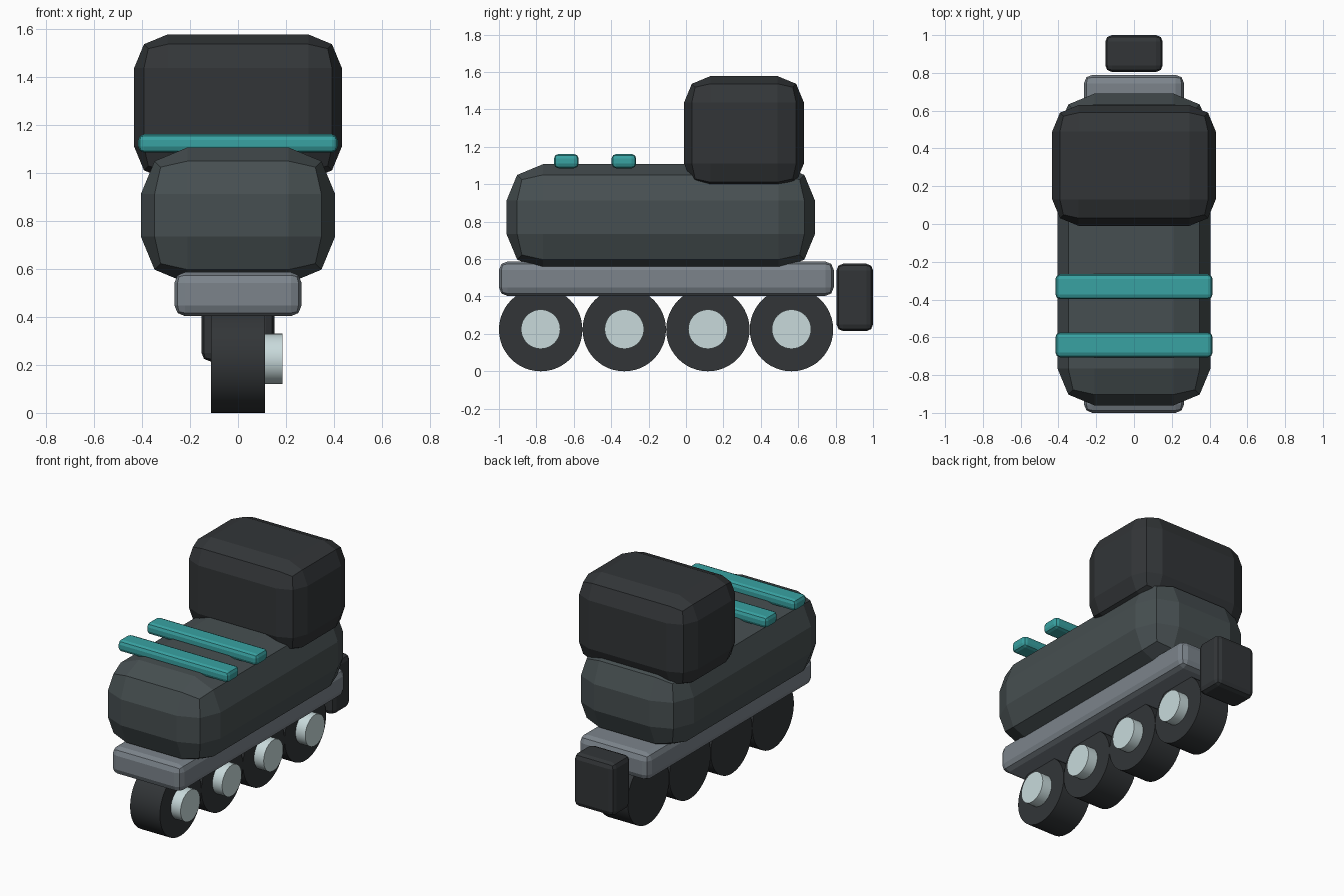
import bpy
import bmesh
from math import radians
from mathutils import Matrix

if "Cube" in bpy.data.objects:
    bpy.data.objects.remove(bpy.data.objects["Cube"])


def material(name, rgb):
    m = bpy.data.materials.new(name)
    m.diffuse_color = (*rgb, 1)
    m.use_nodes = True
    m.node_tree.nodes["Principled BSDF"].inputs["Base Color"].default_value = m.diffuse_color
    return m


BLACK = material("black_rubber", (0.032, 0.036, 0.039))
SHELL = material("dark_shell", (0.062, 0.078, 0.082))
METAL = material("grey_metal", (0.20, 0.23, 0.26))
TEAL = material("teal_strap", (0.04, 0.36, 0.36))
PALE = material("pale_hub", (0.58, 0.70, 0.71))


def add_object(name, bm, mat):
    me = bpy.data.meshes.new(name)
    bm.to_mesh(me)
    bm.free()
    me.materials.append(mat)
    ob = bpy.data.objects.new(name, me)
    bpy.context.collection.objects.link(ob)
    return ob


def box(name, half_x, ys, zs, bevel, mat):
    """Box centred on x with two-step chamfered edges."""
    bm = bmesh.new()
    bmesh.ops.create_cube(bm, size=1)
    bmesh.ops.scale(bm, vec=(2 * half_x, ys[1] - ys[0], zs[1] - zs[0]), verts=bm.verts)
    bmesh.ops.translate(bm, vec=(0, sum(ys) / 2, sum(zs) / 2), verts=bm.verts)
    ob = add_object(name, bm, mat)
    mod = ob.modifiers.new("Bevel", 'BEVEL')
    mod.width = bevel
    mod.segments = 2
    return ob


def disc(name, radius, xs, y, z, mat):
    """Cylinder lying along x, smooth rim and sharp end edges."""
    bm = bmesh.new()
    turn = Matrix.Translation((sum(xs) / 2, y, z)) @ Matrix.Rotation(radians(90), 4, 'Y')
    bmesh.ops.create_cone(bm, cap_ends=True, segments=48, radius1=radius,
                          radius2=radius, depth=xs[1] - xs[0], matrix=turn)
    for f in bm.faces:
        f.smooth = len(f.verts) == 4
    for e in bm.edges:
        e.smooth = all(f.smooth for f in e.link_faces)
    return add_object(name, bm, mat)


# Boot, cuff, wheel frame and heel brake
box("boot_shell", 0.405, (-0.96, 0.69), (0.54, 1.107), 0.195, SHELL)
box("ankle_cuff", 0.433, (-0.01, 0.63), (0.97, 1.578), 0.14, BLACK)
box("wheel_frame", 0.265, (-1.0, 0.79), (0.403, 0.587), 0.045, METAL)
box("heel_brake", 0.152, (0.805, 1.0), (0.215, 0.575), 0.035, BLACK)

# Straps across the instep
for i, y in enumerate((-0.64, -0.332)):
    box(f"strap_{i + 1}", 0.416, (y - 0.066, y + 0.066), (1.085, 1.162), 0.025, TEAL)

# Four wheels in line, each with a hub on the right side
for i in range(4):
    y = -0.777 + i * 0.447
    disc(f"wheel_{i + 1}", 0.223, (-0.112, 0.112), y, 0.223, BLACK)
    disc(f"hub_{i + 1}", 0.105, (0.035, 0.185), y, 0.225, PALE)
